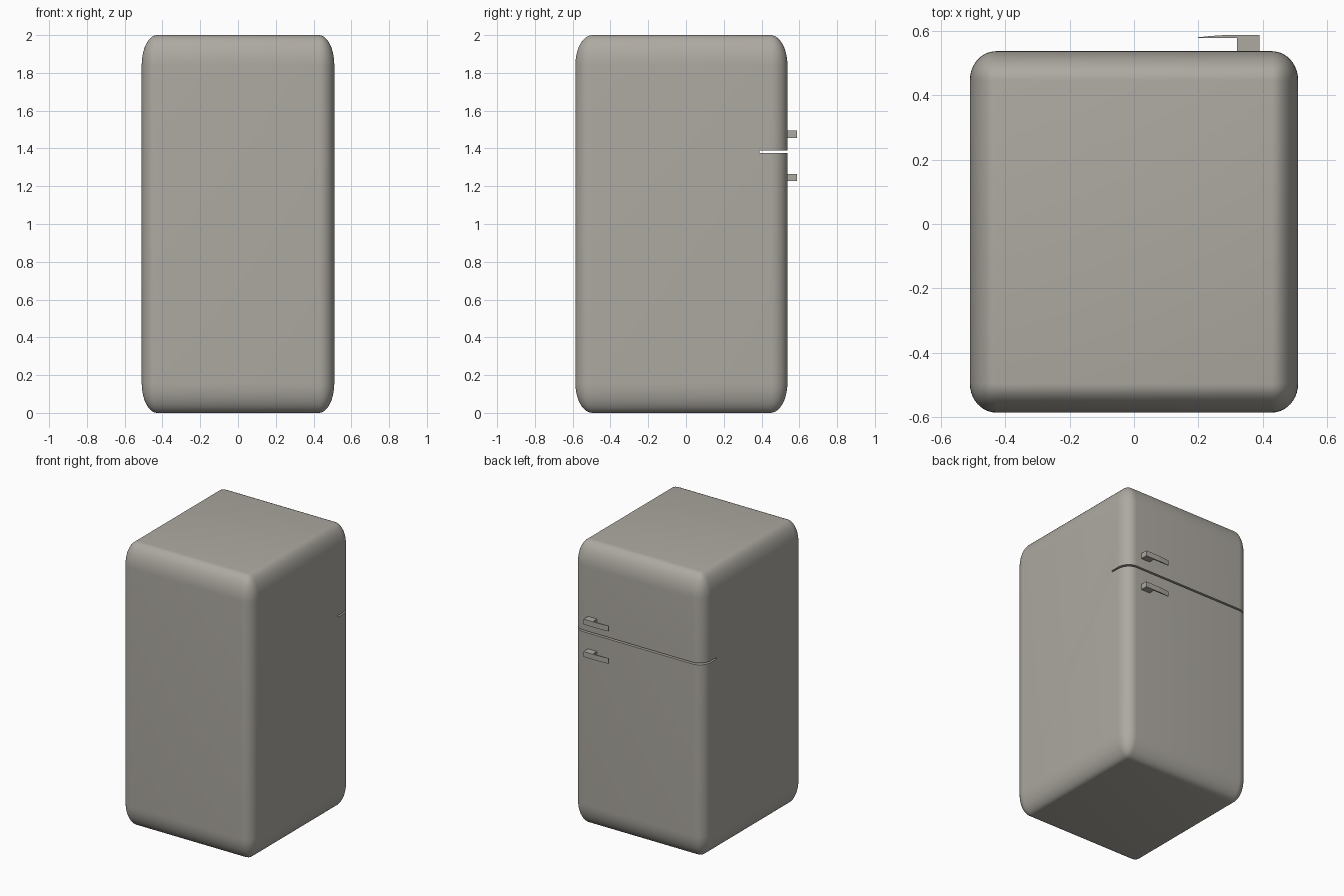
import bpy, bmesh
from mathutils import Matrix

if "Cube" in bpy.data.objects:
    bpy.data.objects.remove(bpy.data.objects["Cube"])

grey = bpy.data.materials.new("warm_grey")
grey.diffuse_color = (0.42, 0.40, 0.36, 1)
grey.use_nodes = True
grey.node_tree.nodes["Principled BSDF"].inputs["Base Color"].default_value = grey.diffuse_color


def add_object(name, bm):
    bmesh.ops.recalc_face_normals(bm, faces=bm.faces[:])
    mesh = bpy.data.meshes.new(name)
    bm.to_mesh(mesh)
    bm.free()
    mesh.materials.append(grey)
    obj = bpy.data.objects.new(name, mesh)
    bpy.context.collection.objects.link(obj)
    return obj


def box(name, lo, hi):
    bm = bmesh.new()
    bmesh.ops.create_cube(bm, size=1)
    for v in bm.verts:
        v.co = [(a + b) / 2 + c * (b - a) for a, b, c in zip(lo, hi, v.co)]
    return add_object(name, bm)


# Cabinet: rounded cube stretched to size, so the rounding is taller than wide
bm = bmesh.new()
bmesh.ops.create_cube(bm, size=2)
bmesh.ops.bevel(bm, geom=bm.edges[:], offset=0.16, segments=10, profile=0.5,
                affect='EDGES')
bmesh.ops.transform(bm, verts=bm.verts[:], matrix=Matrix.Translation((0, -0.0245, 1))
                    @ Matrix.Diagonal((0.51, 0.5615, 1, 1)))
cabinet = add_object("cabinet", bm)

# Slot between the two doors, cut right through
cutter = box("door_gap_cutter", (-0.7, 0.39, 1.376), (0.7, 0.7, 1.388))
cutter.hide_render = True
cutter.hide_set(True)
cut = cabinet.modifiers.new("door_gap", 'BOOLEAN')
cut.operation = 'DIFFERENCE'
cut.solver = 'EXACT'
cut.object = cutter
bpy.context.view_layer.objects.active = cabinet
cabinet.select_set(True)
bpy.ops.object.modifier_apply(modifier=cut.name)
bpy.data.objects.remove(cutter)
bpy.ops.object.shade_smooth_by_angle(angle=0.6)

# Handles: a post with a thin tapering grip, extruded from a plan profile
profile = [(0.32, 0.53), (0.39, 0.53), (0.39, 0.587), (0.28, 0.587),
           (0.235, 0.584), (0.198, 0.580), (0.198, 0.578), (0.32, 0.578)]
for name, z in (("lower_door_handle", 1.227), ("upper_door_handle", 1.456)):
    bm = bmesh.new()
    face = bm.faces.new([bm.verts.new((x, y, z)) for x, y in profile])
    top = bmesh.ops.extrude_face_region(bm, geom=[face])["geom"]
    for v in top:
        if isinstance(v, bmesh.types.BMVert):
            v.co.z += 0.038
    add_object(name, bm)
